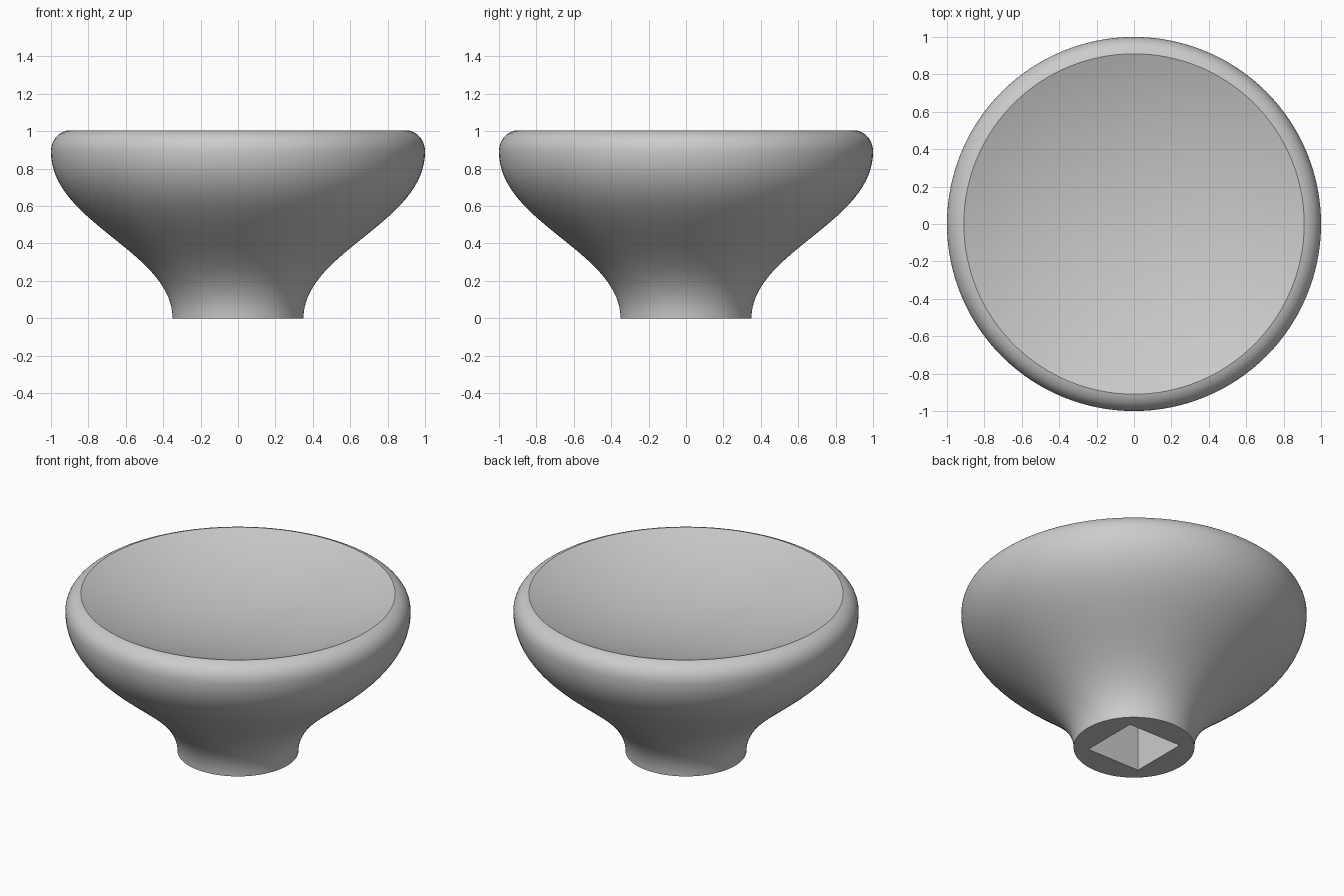
import bpy, bmesh, math
from mathutils import Vector
from mathutils.geometry import interpolate_bezier

SEGMENTS = 128
RIM_R, RIM_Z, DISH_DEPTH = 0.91, 1.005, 0.17
HOLE_HALF, HOLE_DEPTH = 0.187, 0.5

cube = bpy.data.objects.get("Cube")
if cube:
    bpy.data.objects.remove(cube, do_unlink=True)

grey = bpy.data.materials.new("plain grey")
grey.use_nodes = True
grey.diffuse_color = (0.6, 0.6, 0.6, 1)
grey.node_tree.nodes["Principled BSDF"].inputs["Base Color"].default_value = (0.6, 0.6, 0.6, 1)


def curve(points, steps):
    """Sampled Bezier in (radius, height) pairs."""
    a, b, c, d = (Vector((r, 0, z)) for r, z in points)
    return [(p.x, p.z) for p in interpolate_bezier(a, b, c, d, steps)]


# Flared body, rounded rim, then the spherical dished top
flare = curve([(0.35, 0), (0.35, 0.355), (1, 0.51), (1, 0.89)], 36)
rim = curve([(1, 0.89), (1, 0.955), (0.96, 0.993), (RIM_R, RIM_Z)], 12)
sphere_r = (RIM_R ** 2 + DISH_DEPTH ** 2) / (2 * DISH_DEPTH)
dish_bottom = RIM_Z - DISH_DEPTH
dish = []
for i in range(1, 16):
    r = RIM_R * (1 - i / 16)
    dish.append((r, dish_bottom + sphere_r - math.sqrt(sphere_r ** 2 - r ** 2)))
profile = flare + rim[1:] + dish

bm = bmesh.new()


def add_ring(radius, z, square=False):
    ring = []
    for i in range(SEGMENTS):
        a = math.tau * i / SEGMENTS
        c, s = math.cos(a), math.sin(a)
        r = radius / max(abs(c), abs(s)) if square else radius
        ring.append(bm.verts.new((r * c, r * s, z)))
    return ring


def bridge(low, high):
    for i in range(SEGMENTS):
        j = (i + 1) % SEGMENTS
        bm.faces.new((low[i], low[j], high[j], high[i]))


# Square socket in the foot leads into the turned profile
rings = [add_ring(HOLE_HALF, HOLE_DEPTH, True), add_ring(HOLE_HALF, 0, True)]
rings += [add_ring(r, z) for r, z in profile]
for low, high in zip(rings, rings[1:]):
    bridge(low, high)

# Socket end and dish centre
bm.faces.new(rings[0])
centre = bm.verts.new((0, 0, dish_bottom))
for i in range(SEGMENTS):
    bm.faces.new((rings[-1][i], rings[-1][(i + 1) % SEGMENTS], centre))
bmesh.ops.recalc_face_normals(bm, faces=bm.faces)

mesh = bpy.data.meshes.new("knob")
bm.to_mesh(mesh)
bm.free()
mesh.materials.append(grey)
knob = bpy.data.objects.new("knob", mesh)
bpy.context.collection.objects.link(knob)

bpy.ops.object.select_all(action="DESELECT")
knob.select_set(True)
bpy.context.view_layer.objects.active = knob
bpy.ops.object.shade_smooth_by_angle(angle=math.radians(25))
